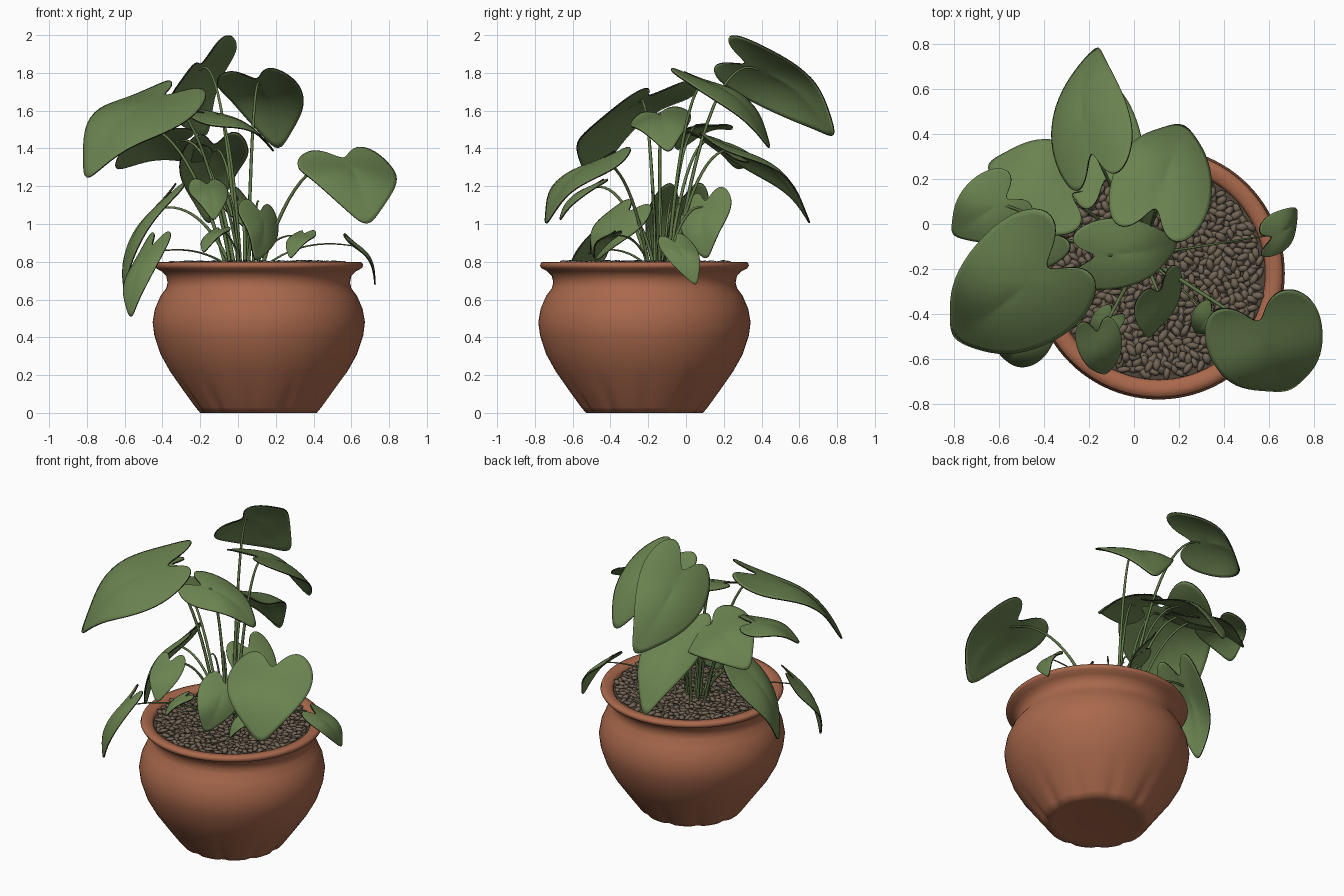
import bpy, bmesh, math, random
from mathutils import Vector, Matrix

random.seed(4)
if "Cube" in bpy.data.objects:
    bpy.data.objects.remove(bpy.data.objects["Cube"], do_unlink=True)


def material(name, rgb):
    m = bpy.data.materials.new(name)
    m.use_nodes = True
    m.diffuse_color = (*rgb, 1)
    bsdf = m.node_tree.nodes["Principled BSDF"]
    bsdf.inputs["Base Color"].default_value = (*rgb, 1)
    bsdf.inputs["Roughness"].default_value = 0.8
    return m


terracotta = material("terracotta", (0.40, 0.14, 0.072))
leaf_green = material("leaf green", (0.145, 0.225, 0.08))
leaf_edge = material("dark leaf edge", (0.02, 0.02, 0.012))
stem_green = material("stem green", (0.12, 0.19, 0.065))
pebble_brown = material("pebble brown", (0.165, 0.128, 0.09))
soil_brown = material("soil brown", (0.08, 0.06, 0.042))


def add_object(name, data, mat):
    ob = bpy.data.objects.new(name, data)
    bpy.context.collection.objects.link(ob)
    data.materials.append(mat)
    return ob


def mesh_object(name, bm, mat):
    me = bpy.data.meshes.new(name)
    bm.to_mesh(me)
    bm.free()
    me.shade_smooth()
    return add_object(name, me, mat)


POT = Vector((0.11, -0.22, 0))
SEGMENTS = 96

# Pot: lathed profile with soft flutes pressed into the foot
profile = [(0.12, 0.012), (0.26, 0.008), (0.31, 0), (0.335, 0.03), (0.40, 0.12), (0.47, 0.22),
           (0.52, 0.31), (0.553, 0.41), (0.562, 0.48), (0.55, 0.55), (0.52, 0.62),
           (0.49, 0.66), (0.483, 0.69), (0.49, 0.725), (0.515, 0.75), (0.545, 0.766),
           (0.553, 0.78), (0.547, 0.797), (0.52, 0.80), (0.49, 0.795), (0.475, 0.78), (0.47, 0.72)]
bm = bmesh.new()
rings = []
for r, z in profile:
    depth = 0.045 * max(0, 1 - z / 0.22)
    ring = []
    for i in range(SEGMENTS):
        a = math.tau * i / SEGMENTS
        flute = max(0, math.cos(11 * a)) ** 2
        q = r * (1 - depth * flute)
        ring.append(bm.verts.new(POT + Vector((q * math.cos(a), q * math.sin(a), z))))
    rings.append(ring)
for low, high in zip(rings, rings[1:]):
    for i in range(SEGMENTS):
        j = (i + 1) % SEGMENTS
        bm.faces.new((low[i], low[j], high[j], high[i]))
bm.faces.new(rings[0][::-1])
pot = mesh_object("pot", bm, terracotta)
bpy.context.view_layer.objects.active = pot
pot.select_set(True)
bpy.ops.object.shade_smooth_by_angle(angle=math.radians(75))
pot.select_set(False)

# Soil disc under the pebbles
bm = bmesh.new()
bmesh.ops.create_circle(bm, cap_ends=True, segments=48, radius=0.475,
                        matrix=Matrix.Translation(POT + Vector((0, 0, 0.768))))
mesh_object("soil", bm, soil_brown)

# Pebbles: long flattened stones spread evenly, each turned at random
bm = bmesh.new()
COUNT = 640
for i in range(COUNT):
    r = 0.457 * math.sqrt((i + 0.5) / COUNT)
    a = i * 2.39996
    spot = POT + Vector((r * math.cos(a), r * math.sin(a), random.uniform(0.775, 0.795)))
    turn = Matrix.Rotation(random.uniform(0, math.tau), 4, "Z")
    tilt = Matrix.Rotation(random.uniform(-0.4, 0.4), 4, "Y")
    size = Matrix.Diagonal((random.uniform(0.027, 0.04), random.uniform(0.015, 0.021), 0.013, 1))
    bmesh.ops.create_icosphere(bm, subdivisions=1, radius=1,
                               matrix=Matrix.Translation(spot) @ turn @ tilt @ size)
mesh_object("pebbles", bm, pebble_brown)

# Right half of the heart outline: across, along (0 = stalk joint, 1 = tip)
half = [(0, -0.02), (0.2, -0.24), (0.5, -0.36), (0.83, -0.26), (1.03, 0.02),
        (0.96, 0.33), (0.70, 0.62), (0.32, 0.87), (0, 1.08)]
outline = half + [(-a, l) for a, l in half[-2:0:-1]]
HUB = 0.1


def make_leaf(name, base, tip, side):
    base, tip, side = Vector(base), Vector(tip), Vector(side)
    axis = tip - base
    side = side - axis * (side.dot(axis) / axis.length_squared) * 0.7
    normal = side.cross(axis).normalized()
    if normal.z < 0:
        side, normal = -side, -normal
    phase = random.uniform(0, math.tau)

    def place(a, l):
        arch = 0.16 * math.sin(math.pi * min(l, 1)) - 0.12 * a * a + 0.05 * abs(a)
        wave = 0.05 * abs(a) * math.sin(5 * l + phase + (2 if a > 0 else 0))
        return base + side * a + axis * l + normal * axis.length * (arch + wave)

    bm = bmesh.new()
    hub = bm.verts.new(place(0, HUB))
    rings = [[bm.verts.new(place(a * k, HUB + (l - HUB) * k)) for a, l in outline]
             for k in (0.35, 0.7, 1)]
    n = len(outline)
    for i in range(n):
        j = (i + 1) % n
        bm.faces.new((hub, rings[0][i], rings[0][j]))
        for inner, outer in zip(rings, rings[1:]):
            bm.faces.new((inner[i], outer[i], outer[j], inner[j]))
    ob = mesh_object(name, bm, leaf_green)
    ob.data.materials.append(leaf_edge)
    smooth = ob.modifiers.new("smooth", "SUBSURF")
    smooth.levels = smooth.render_levels = 2
    # Thin blade with a dark rim
    blade = ob.modifiers.new("blade", "SOLIDIFY")
    blade.thickness = 0.008
    blade.offset = 0
    blade.material_offset_rim = 1
    return place(0, HUB / 2) - normal * 0.008


def make_stem(name, start, end, radius):
    mid = start.lerp(end, 0.42)
    mid.z = end.z + 0.12 * (end - start).length
    curve = bpy.data.curves.new(name, "CURVE")
    curve.dimensions = "3D"
    curve.bevel_depth = radius
    curve.bevel_resolution = 1
    spline = curve.splines.new("POLY")
    spline.points.add(14)
    for i, p in enumerate(spline.points):
        t = i / 14
        p.co = (*start.lerp(mid, t).lerp(mid.lerp(end, t), t), 1)
        p.radius = 1.3 - 0.6 * t
    add_object(name, curve, stem_green)


# Leaves: stalk joint, tip, half-width direction
leaves = {
    "left_front_large": ((-0.43, -0.23, 1.66), (-0.79, -0.49, 1.24), (0.13, -0.26, -0.11)),
    "back_tallest": ((-0.20, 0.36, 1.83), (-0.16, 0.77, 1.47), (0.16, 0.01, 0.19)),
    "back_right_high": ((0.11, 0.11, 1.75), (0.21, 0.43, 1.40), (0.21, -0.09, 0.02)),
    "back_left": ((-0.31, 0.15, 1.44), (-0.64, 0.26, 1.29), (0.07, 0.19, -0.09)),
    "back_low": ((-0.13, 0.25, 1.40), (-0.15, 0.64, 1.00), (0.18, 0.0, 0.04)),
    "left_far": ((-0.59, 0.10, 1.52), (-0.80, -0.04, 1.39), (-0.10, 0.12, 0.0)),
    "centre_high": ((-0.14, -0.14, 1.58), (0.18, -0.09, 1.38), (0.0, 0.16, 0.02)),
    "right_large": ((0.57, -0.47, 1.33), (0.68, -0.73, 1.00), (0.25, 0.08, 0.0)),
    "right_drooping": ((0.63, -0.05, 0.89), (0.72, 0.05, 0.68), (-0.01, -0.11, 0.03)),
    "left_hanging": ((-0.47, -0.51, 0.86), (-0.56, -0.60, 0.51), (0.08, -0.07, 0.02)),
    "left_middle": ((-0.42, -0.04, 1.10), (-0.59, -0.11, 0.67), (-0.02, 0.16, 0.02)),
    "front_upright": ((-0.16, -0.50, 1.20), (-0.13, -0.66, 1.02), (0.10, 0.02, 0.0)),
    "front_centre": ((0.12, -0.32, 1.05), (0.09, -0.47, 0.81), (0.11, 0.15, 0.05)),
    "back_inner": ((0.02, 0.10, 1.10), (0.13, 0.11, 0.82), (0.06, 0.13, 0.03)),
    "front_right_small": ((0.34, -0.40, 0.94), (0.28, -0.48, 0.82), (0.07, -0.02, 0.02)),
    "front_left_small": ((-0.11, -0.42, 0.96), (-0.18, -0.50, 0.85), (0.06, -0.03, 0.02)),
}
CROWN = Vector((0.04, -0.14, 0.77))
for name, (base, tip, side) in leaves.items():
    joint = make_leaf(name + "_leaf", base, tip, side)
    spread = Vector((joint.x - CROWN.x, joint.y - CROWN.y, 0)) * 0.16
    make_stem(name + "_stem", CROWN + spread, joint, 0.008 if joint.z > 1 else 0.005)

# Young shoots rising from the crown
for i in range(5):
    a = math.tau * i / 5
    out = Vector((math.cos(a), math.sin(a), 0))
    top = CROWN + out * 0.1 + Vector((-0.03, 0.02, random.uniform(0.2, 0.4)))
    make_stem(f"shoot_{i + 1}", CROWN + out * 0.04, top, 0.006)
